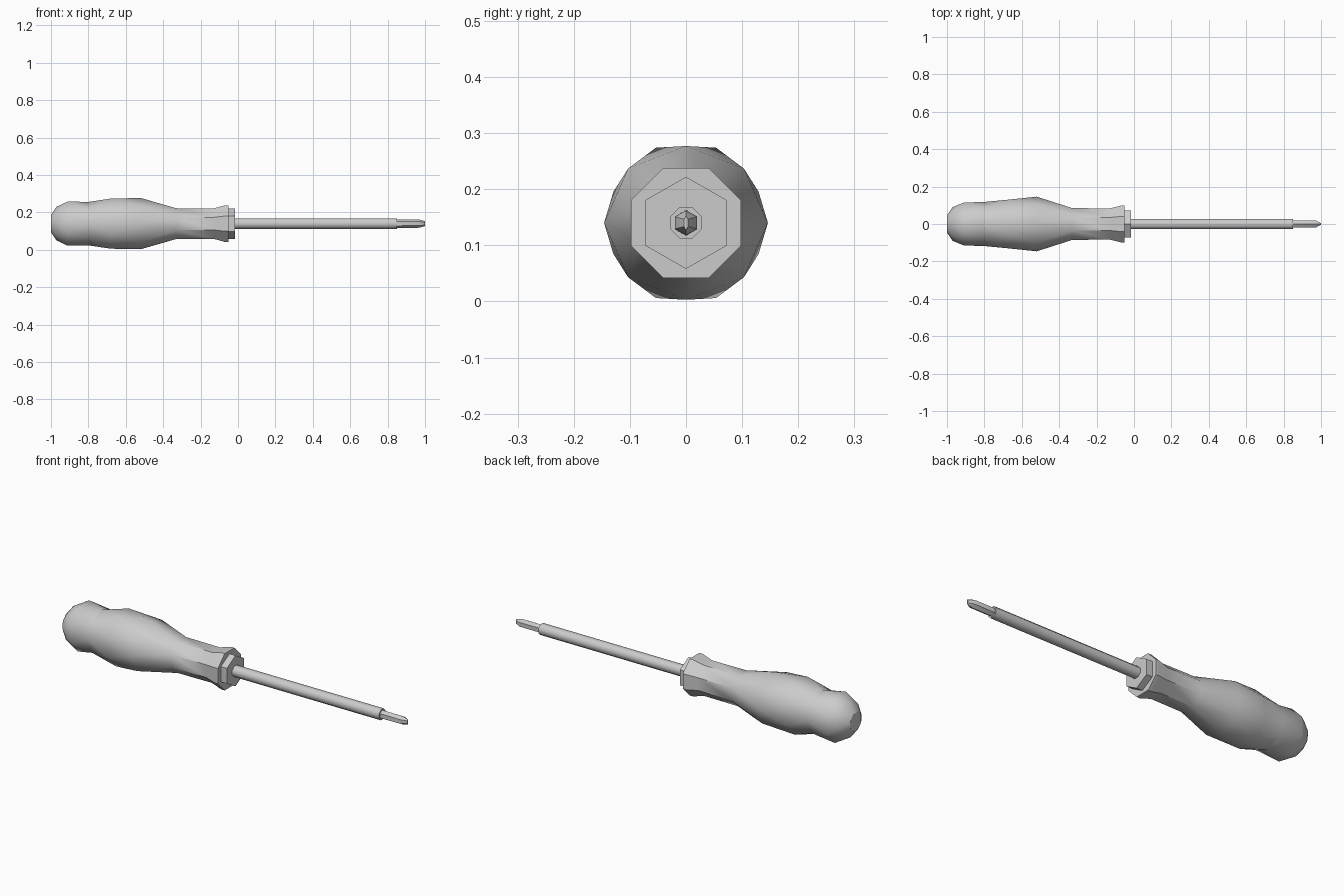
import bpy, bmesh, math

cube = bpy.data.objects.get("Cube")
if cube:
    bpy.data.objects.remove(cube, do_unlink=True)

AXIS_Z = 0.14

grey = bpy.data.materials.new("plain grey")
grey.use_nodes = True
colour = (0.6, 0.6, 0.6, 1)
grey.diffuse_color = colour
grey.node_tree.nodes["Principled BSDF"].inputs["Base Color"].default_value = colour


def turned_part(name, stations, sides, smooth_angle):
    """Loft rings along x; each station is (x, y radius, z radius, turn in half steps)."""
    bm = bmesh.new()
    rings = []
    for x, ry, rz, turn in stations:
        ring = []
        for i in range(sides):
            a = (i + turn / 2) * 2 * math.pi / sides
            ring.append(bm.verts.new((x, ry * math.cos(a), AXIS_Z + rz * math.sin(a))))
        rings.append(ring)
    for k in range(len(rings) - 1):
        a, b = rings[k], rings[k + 1]
        ta, tb = stations[k][3], stations[k + 1][3]
        for i in range(sides):
            j = (i + 1) % sides
            if ta == tb:
                bm.faces.new((a[i], a[j], b[j], b[i]))
            elif tb > ta:
                bm.faces.new((a[i], a[j], b[i]))
                bm.faces.new((a[j], b[j], b[i]))
            else:
                bm.faces.new((a[i], b[j], b[i]))
                bm.faces.new((a[i], a[j], b[j]))
    bm.faces.new(rings[0])
    bm.faces.new(rings[-1])
    bmesh.ops.recalc_face_normals(bm, faces=bm.faces)
    mesh = bpy.data.meshes.new(name)
    bm.to_mesh(mesh)
    bm.free()
    mesh.materials.append(grey)
    obj = bpy.data.objects.new(name, mesh)
    bpy.context.collection.objects.link(obj)
    bpy.ops.object.select_all(action='DESELECT')
    obj.select_set(True)
    bpy.context.view_layer.objects.active = obj
    bpy.ops.object.shade_smooth_by_angle(angle=math.radians(smooth_angle))
    return obj


# Grip: rounded butt, swollen belly, narrow neck and flared lip
turned_part("handle", [
    (-1.0, 0.05, 0.05, 1),
    (-0.97, 0.09, 0.09, 0),
    (-0.91, 0.124, 0.128, 1),
    (-0.80, 0.118, 0.116, 0),
    (-0.68, 0.14, 0.145, 1),
    (-0.52, 0.146, 0.137, 0),
    (-0.33, 0.092, 0.089, 1),
    (-0.13, 0.09, 0.088, 1),
    (-0.07, 0.106, 0.106, 1),
    (-0.05, 0.106, 0.106, 1),
], 8, 26)

# Hexagonal nut that holds the shaft
turned_part("collar_nut", [
    (-0.06, 0.083, 0.082, 1),
    (-0.015, 0.083, 0.082, 1),
], 6, 20)

# Straight steel rod
turned_part("shaft", [
    (-0.03, 0.03, 0.03, 1),
    (0.85, 0.03, 0.03, 1),
], 8, 50)

# Slimmer bit with a blunt tip, flattened sideways
turned_part("bit_tip", [
    (0.84, 0.023, 0.023, 1),
    (0.97, 0.023, 0.022, 1),
    (1.0, 0.004, 0.013, 1),
], 6, 30)
